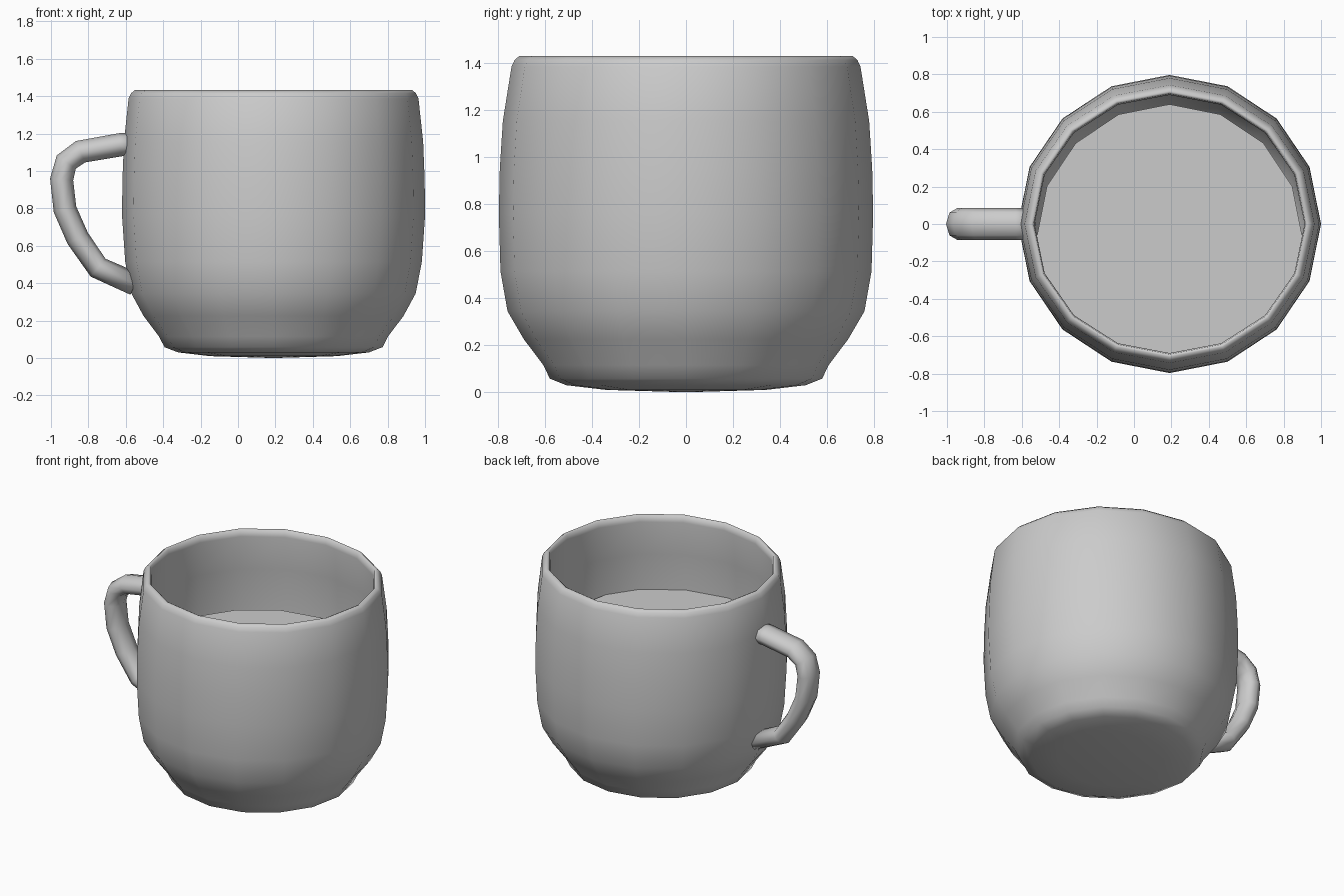
import bpy, bmesh
from math import cos, sin, pi
from mathutils import Vector

if "Cube" in bpy.data.objects:
    bpy.data.objects.remove(bpy.data.objects["Cube"])

CX = 0.19      # centre of the cup body
SIDES = 16


def finish(bm, name, smooth=True):
    bmesh.ops.recalc_face_normals(bm, faces=bm.faces)
    for f in bm.faces:
        f.smooth = smooth
    mesh = bpy.data.meshes.new(name)
    bm.to_mesh(mesh)
    bm.free()
    obj = bpy.data.objects.new(name, mesh)
    bpy.context.collection.objects.link(obj)
    return obj


def bridge(bm, rings):
    n = len(rings[0])
    for a, b in zip(rings, rings[1:]):
        for i in range(n):
            j = (i + 1) % n
            bm.faces.new((a[i], a[j], b[j], b[i]))


def cap(bm, ring, z):
    c = bm.verts.new((CX, 0, z))
    for i in range(len(ring)):
        bm.faces.new((ring[i], ring[(i + 1) % len(ring)], c))


# Cup body: slightly oval rings (x radius, y radius, height), outside then inside
profile = [
    (0.34, 0.34, 0.010), (0.51, 0.51, 0.03), (0.583, 0.58, 0.058),
    (0.612, 0.607, 0.115), (0.695, 0.69, 0.225), (0.76, 0.76, 0.345),
    (0.793, 0.79, 0.515), (0.81, 0.797, 0.76), (0.808, 0.793, 0.95),
    (0.80, 0.78, 1.155), (0.775, 0.743, 1.387), (0.762, 0.73, 1.415),
    (0.742, 0.71, 1.432), (0.727, 0.697, 1.425), (0.722, 0.69, 1.385),
    (0.742, 0.72, 1.15), (0.753, 0.737, 0.80), (0.738, 0.728, 0.52),
    (0.70, 0.695, 0.37), (0.62, 0.615, 0.24), (0.50, 0.50, 0.13),
]
bm = bmesh.new()
rings = [[bm.verts.new((CX + rx * cos(2 * pi * i / SIDES),
                        ry * sin(2 * pi * i / SIDES), z))
          for i in range(SIDES)] for rx, ry, z in profile]
bridge(bm, rings)
cap(bm, rings[0], 0.0)
cap(bm, rings[-1], 0.11)
finish(bm, "cup_body")

# Drink surface: flat disc, set slightly towards the front
bm = bmesh.new()
bmesh.ops.create_circle(bm, cap_ends=True, segments=SIDES, radius=0.71)
bmesh.ops.translate(bm, verts=bm.verts, vec=(CX, -0.07, 0.90))
finish(bm, "drink_surface", smooth=False)

# Handle: oval section swept along a path in the xz plane
path = [(-0.57, 1.145), (-0.63, 1.14), (-0.842, 1.103), (-0.918, 1.048),
        (-0.943, 0.955), (-0.925, 0.795), (-0.857, 0.64), (-0.748, 0.483),
        (-0.55, 0.395)]
pts = [Vector((x, 0, z)) for x, z in path]
bm = bmesh.new()
rings = []
for k, p in enumerate(pts):
    before = (p - pts[max(k - 1, 0)]).normalized()
    after = (pts[min(k + 1, len(pts) - 1)] - p).normalized()
    t = (before + after).normalized()
    normal = Vector((t.z, 0, -t.x))
    rings.append([bm.verts.new(p + normal * 0.062 * cos(2 * pi * i / 8)
                               + Vector((0, 0.086 * sin(2 * pi * i / 8), 0)))
                  for i in range(8)])
bridge(bm, rings)
bm.faces.new(rings[0])
bm.faces.new(rings[-1])
finish(bm, "handle")
